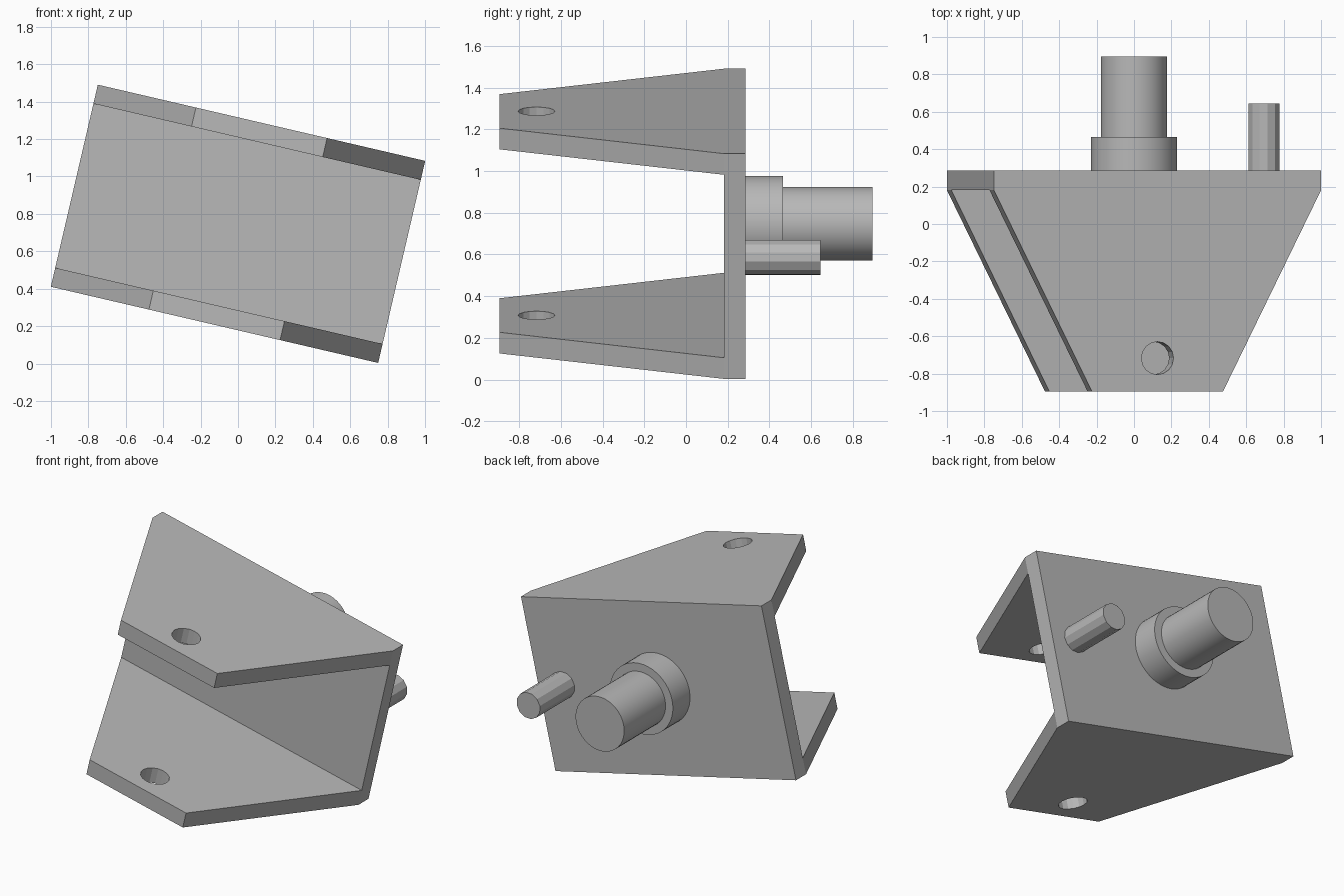
import bpy, bmesh, math
from mathutils import Matrix, Vector

if "Cube" in bpy.data.objects:
    bpy.data.objects.remove(bpy.data.objects["Cube"], do_unlink=True)

WIDTH, HEIGHT, WALL = 1.797, 1.109, 0.104
BACK, FRONT, FRONT_WIDTH = 0.286, -0.895, 0.72
TILT = Matrix.Translation((0, 0, 0.747)) @ Matrix.Rotation(math.radians(13.1), 4, 'Y')
TURN_BACK = Matrix.Rotation(math.radians(-90), 4, 'X')

grey = bpy.data.materials.new("plain grey")
grey.use_nodes = True
grey.diffuse_color = (0.48, 0.48, 0.48, 1)
grey.node_tree.nodes["Principled BSDF"].inputs["Base Color"].default_value = (0.48, 0.48, 0.48, 1)


def add_object(name, bm):
    bmesh.ops.recalc_face_normals(bm, faces=bm.faces)
    mesh = bpy.data.meshes.new(name)
    bm.to_mesh(mesh)
    bm.free()
    mesh.materials.append(grey)
    obj = bpy.data.objects.new(name, mesh)
    obj.matrix_world = TILT
    bpy.context.collection.objects.link(obj)
    return obj


def select(obj):
    bpy.ops.object.select_all(action='DESELECT')
    obj.select_set(True)
    bpy.context.view_layer.objects.active = obj


def add_cylinder(bm, radius, depth, sides, matrix):
    bmesh.ops.create_cone(bm, cap_ends=True, segments=sides, radius1=radius,
                          radius2=radius, depth=depth, matrix=matrix)


def rod(name, radius, start, end, sides, x=0):
    bm = bmesh.new()
    place = Matrix.Translation((x, (start + end) / 2, 0)) @ TURN_BACK
    add_cylinder(bm, radius, end - start, sides, place)
    return add_object(name, bm)


def cut(target, cutter):
    cutter.hide_render = True
    mod = target.modifiers.new("cut", 'BOOLEAN')
    mod.operation, mod.solver, mod.object = 'DIFFERENCE', 'EXACT', cutter
    select(target)
    bpy.ops.object.modifier_apply(modifier=mod.name)
    bpy.data.objects.remove(cutter, do_unlink=True)


# Tapered channel bracket: full outline, then hollowed and drilled
bm = bmesh.new()
half, tip, inner = WIDTH / 2, FRONT_WIDTH / 2, BACK - WALL
outline = [(half, BACK), (-half, BACK), (-half, inner), (-tip, FRONT), (tip, FRONT), (half, inner)]
face = bm.faces.new([bm.verts.new((x, y, -HEIGHT / 2)) for x, y in outline])
raised = bmesh.ops.extrude_face_region(bm, geom=[face])
bmesh.ops.translate(bm, vec=Vector((0, 0, HEIGHT)),
                    verts=[v for v in raised["geom"] if isinstance(v, bmesh.types.BMVert)])
bracket = add_object("channel_bracket", bm)

# Open space between the two flanges
bm = bmesh.new()
bmesh.ops.create_cube(bm, size=1, matrix=Matrix.Translation((0, inner - 1, 0))
                      @ Matrix.Diagonal((3, 2, HEIGHT - 2 * WALL, 1)))
cut(bracket, add_object("slot_cutter", bm))

# Bolt hole through both flanges
bm = bmesh.new()
add_cylinder(bm, 0.088, 2, 16, Matrix.Translation((0, -0.717, 0)))
cut(bracket, add_object("hole_cutter", bm))

# Stepped shaft and locating pin on the back plate
collar = rod("shaft_collar", 0.23, BACK - 0.02, 0.465, 40)
shaft = rod("shaft", 0.177, 0.44, 0.895, 40)
pin = rod("locating_pin", 0.086, BACK - 0.02, 0.645, 12, x=0.714)

for obj in (collar, shaft):
    select(obj)
    bpy.ops.object.shade_smooth_by_angle(angle=math.radians(30))
